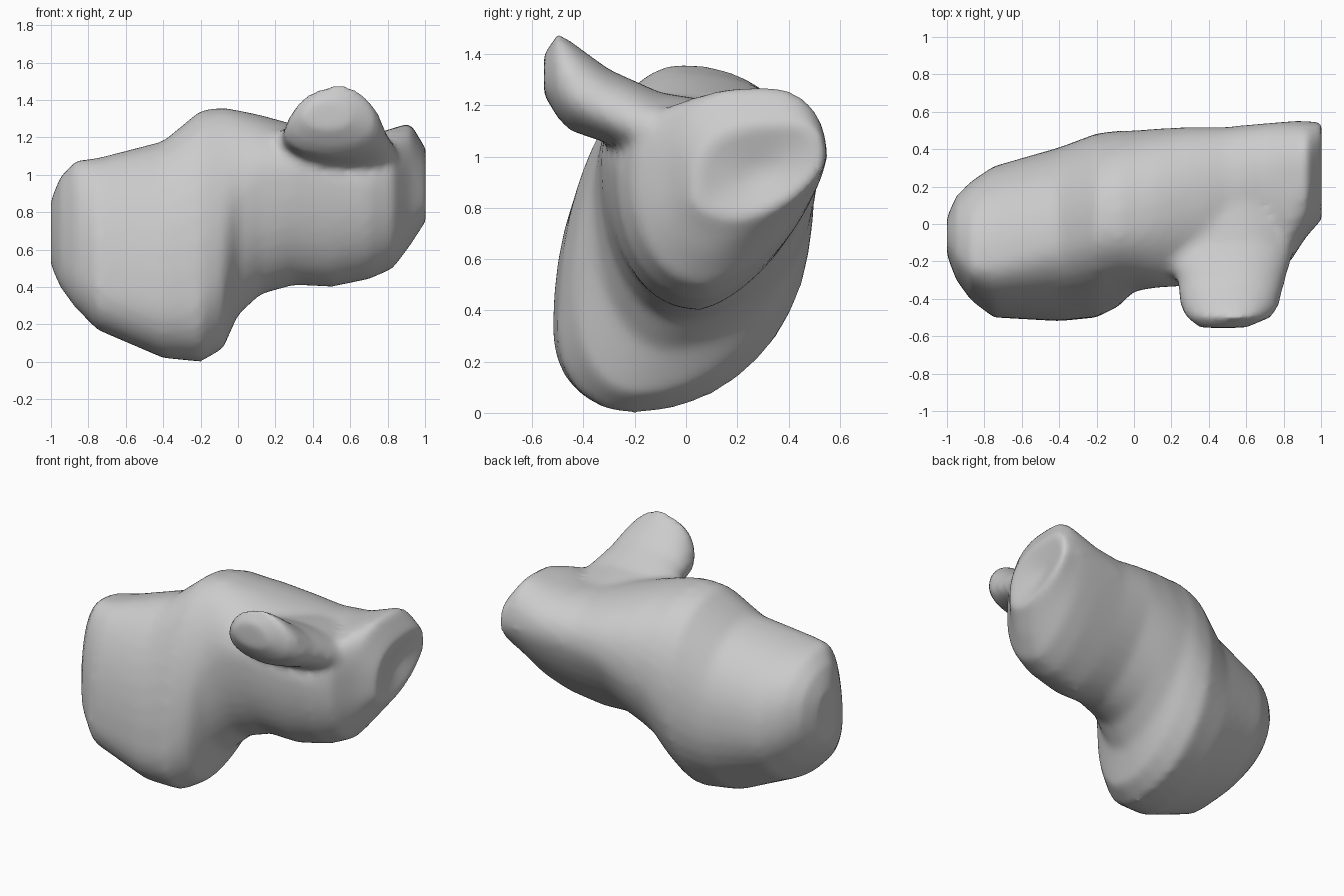
import bpy, bmesh, math
from mathutils import Vector

if "Cube" in bpy.data.objects:
    bpy.data.objects.remove(bpy.data.objects["Cube"])

SEG = 40

# Section ring: four extreme points (bottom, right, top, left) joined by rounded quarters
def ring(power, bu, bv, ru, rv, tu, tv, lu, lv):
    p_br, p_tr, p_tl, p_bl = power
    pts = []
    for i in range(SEG):
        a = 2 * math.pi * i / SEG
        s, c = math.sin(a), math.cos(a)
        side = (ru, rv) if s >= 0 else (lu, lv)
        pole = (bu, bv) if c >= 0 else (tu, tv)
        p = (p_br if s >= 0 else p_bl) if c >= 0 else (p_tr if s >= 0 else p_tl)
        s, c = abs(s) ** (2 / p), abs(c) ** (2 / p)
        pts.append((pole[0] + (side[0] - pole[0]) * s,
                    side[1] + (pole[1] - side[1]) * c))
    return pts

# Skin a row of sections; each end closes on a centre point pushed along the axis
def loft(bm, stations, place, power, end_push=0.0):
    rings = [[bm.verts.new(place(st[0], u, v)) for u, v in ring(power(st[0]), *st[1:])]
             for st in stations]
    for r0, r1 in zip(rings, rings[1:]):
        for i in range(SEG):
            j = (i + 1) % SEG
            bm.faces.new((r0[i], r0[j], r1[j], r1[i]))
    for r, push in ((rings[0], 0.0), (rings[-1], end_push)):
        mid = sum((v.co for v in r), Vector()) / SEG
        centre = bm.verts.new(mid + Vector(place(push, 0, 0)))
        for i in range(SEG):
            bm.faces.new((r[i], r[(i + 1) % SEG], centre))

# Body along x: x, then (y, z) of bottom, back, top and front extremes
body = [
    (-1.00, -.10, .51, .04, .70, -.08, .87, -.17, .66),
    (-.95, -.20, .40, .15, .70, -.15, .99, -.30, .58),
    (-.87, -.25, .29, .23, .66, -.22, 1.075, -.41, .50),
    (-.75, -.28, .17, .31, .62, -.21, 1.09, -.50, .40),
    (-.40, -.23, .02, .41, .62, -.10, 1.18, -.52, .33),
    (-.20, -.20, .00, .485, .72, -.03, 1.345, -.50, .33),
    (-.08, -.18, .07, .50, .80, -.02, 1.36, -.44, .50),
    (.00, -.07, .25, .50, .85, -.02, 1.345, -.36, .85),
    (.12, .00, .36, .51, .90, .02, 1.32, -.34, .98),
    (.30, .05, .41, .52, .95, .08, 1.27, -.33, 1.0),
    (.50, .05, .40, .52, .97, .15, 1.22, -.30, .96),
    (.70, .07, .44, .54, .99, .24, 1.21, -.27, .94),
    (.83, .08, .50, .55, 1.00, .28, 1.25, -.21, .92),
    (.92, .12, .62, .55, 1.00, .31, 1.28, -.07, .86),
    (1.01, .22, .76, .55, .99, .42, 1.13, .03, .85),
]

# Horn along y: y, then (x, z) of bottom, right, top and left extremes
horn = [
    (-.555, .48, 1.24, .60, 1.30, .48, 1.40, .35, 1.31),
    (-.50, .50, 1.15, .73, 1.28, .55, 1.48, .28, 1.27),
    (-.45, .50, 1.10, .77, 1.24, .55, 1.45, .25, 1.22),
    (-.30, .55, 1.05, .81, 1.16, .55, 1.34, .23, 1.19),
    (-.10, .55, .95, .87, 1.07, .55, 1.25, .12, 1.14),
    (.15, .55, .90, .90, 1.00, .55, 1.21, .00, 1.08),
]


# How square each quarter of a body section is, along x
def body_power(x):
    return (2.0 if x < -.1 else 1.8 if x < .2 else 1.5, 2.2, 2.8 if x > .75 else 2.0, 2.2)


bm = bmesh.new()
loft(bm, body, lambda t, u, v: (t, u, v), body_power, end_push=-.05)
loft(bm, horn, lambda t, u, v: (u, t, v), lambda y: (2, 2, 2, 2))
bmesh.ops.recalc_face_normals(bm, faces=bm.faces)
mesh = bpy.data.meshes.new("horned_rock")
bm.to_mesh(mesh)
bm.free()
rock = bpy.data.objects.new("horned_rock", mesh)
bpy.context.collection.objects.link(rock)

# Fuse body and horn into one softly blended skin
remesh = rock.modifiers.new("fuse", 'REMESH')
remesh.mode = 'VOXEL'
remesh.voxel_size = 0.025
remesh.use_smooth_shade = True
smooth = rock.modifiers.new("soften", 'SMOOTH')
smooth.factor = 0.5
smooth.iterations = 8
